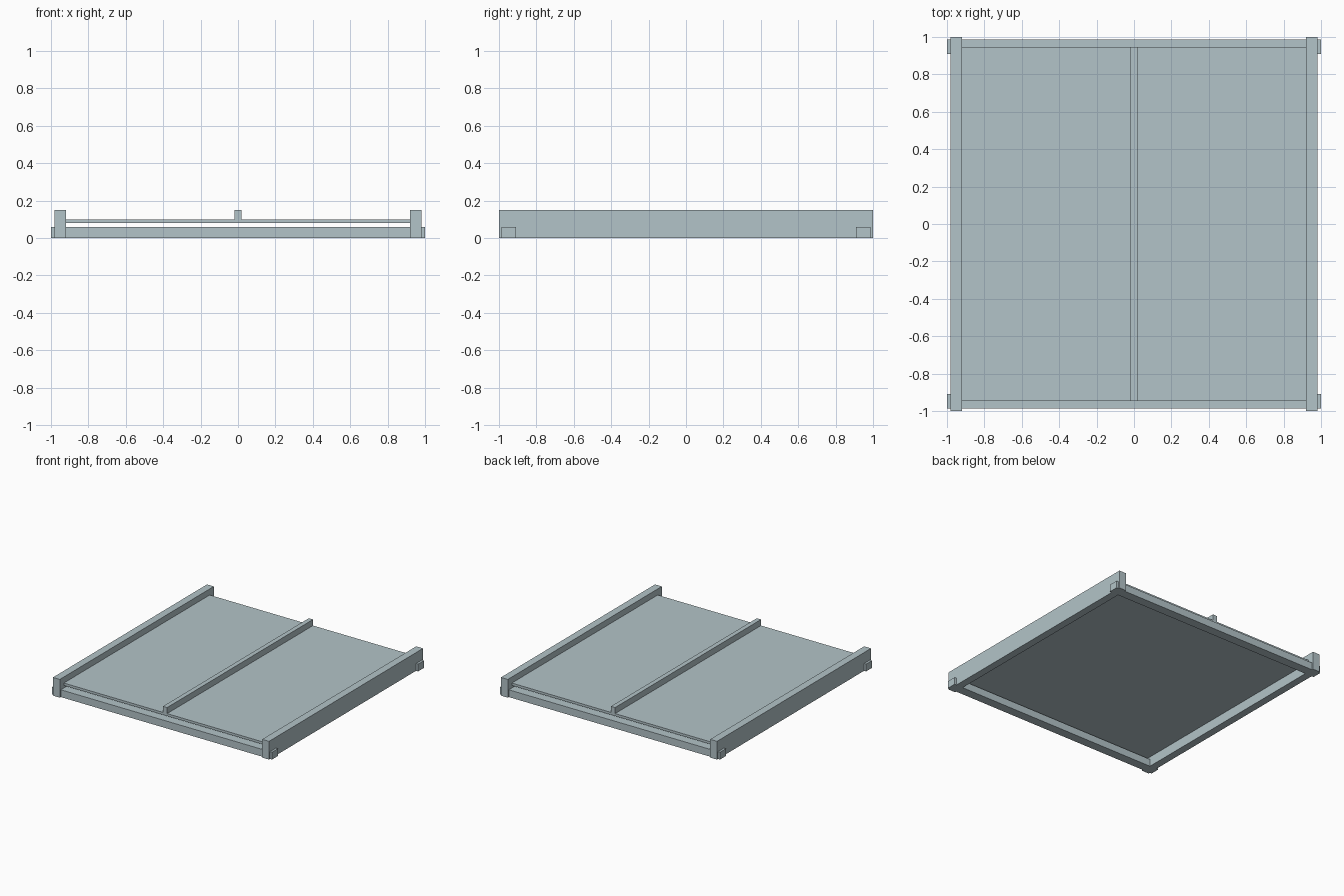
import bpy
import bmesh
from mathutils import Vector

cube = bpy.data.objects.get("Cube")
if cube:
    bpy.data.objects.remove(cube, do_unlink=True)

# Single blue-grey finish
finish = bpy.data.materials.new("blue_grey")
finish.use_nodes = True
colour = (0.45, 0.55, 0.58, 1)
finish.diffuse_color = colour
finish.node_tree.nodes["Principled BSDF"].inputs["Base Color"].default_value = colour


def box(name, low, high):
    """Flat-sided box between two opposite corners."""
    low, high = Vector(low), Vector(high)
    bm = bmesh.new()
    bmesh.ops.create_cube(bm, size=1)
    bmesh.ops.scale(bm, vec=high - low, verts=bm.verts)
    bmesh.ops.translate(bm, vec=(low + high) / 2, verts=bm.verts)
    mesh = bpy.data.meshes.new(name)
    bm.to_mesh(mesh)
    bm.free()
    mesh.materials.append(finish)
    obj = bpy.data.objects.new(name, mesh)
    bpy.context.collection.objects.link(obj)
    return obj


RAIL_IN, RAIL_OUT = 0.92, 0.982
BEAM_IN, BEAM_OUT = 0.91, 0.987
PANEL_Y = 0.947
PANEL_LOW, PANEL_TOP = 0.08, 0.10
TOP = 0.15

# Tall side rails running front to back
for side, s in (("left", 1), ("right", -1)):
    x = sorted((s * RAIL_IN, s * RAIL_OUT))
    box(side + "_rail", (x[0], -1, 0), (x[1], 1, TOP))

# Low cross beams whose ends poke through the rails
for end, s in (("front", -1), ("back", 1)):
    y = sorted((s * BEAM_IN, s * BEAM_OUT))
    box(end + "_beam", (-1, y[0], 0), (1, y[1], 0.06))

# Raised panel between the rails, with a central rib
box("panel", (-RAIL_IN, -PANEL_Y, PANEL_LOW), (RAIL_IN, PANEL_Y, PANEL_TOP))
box("centre_rib", (-0.019, -PANEL_Y, PANEL_TOP), (0.019, PANEL_Y, TOP))
